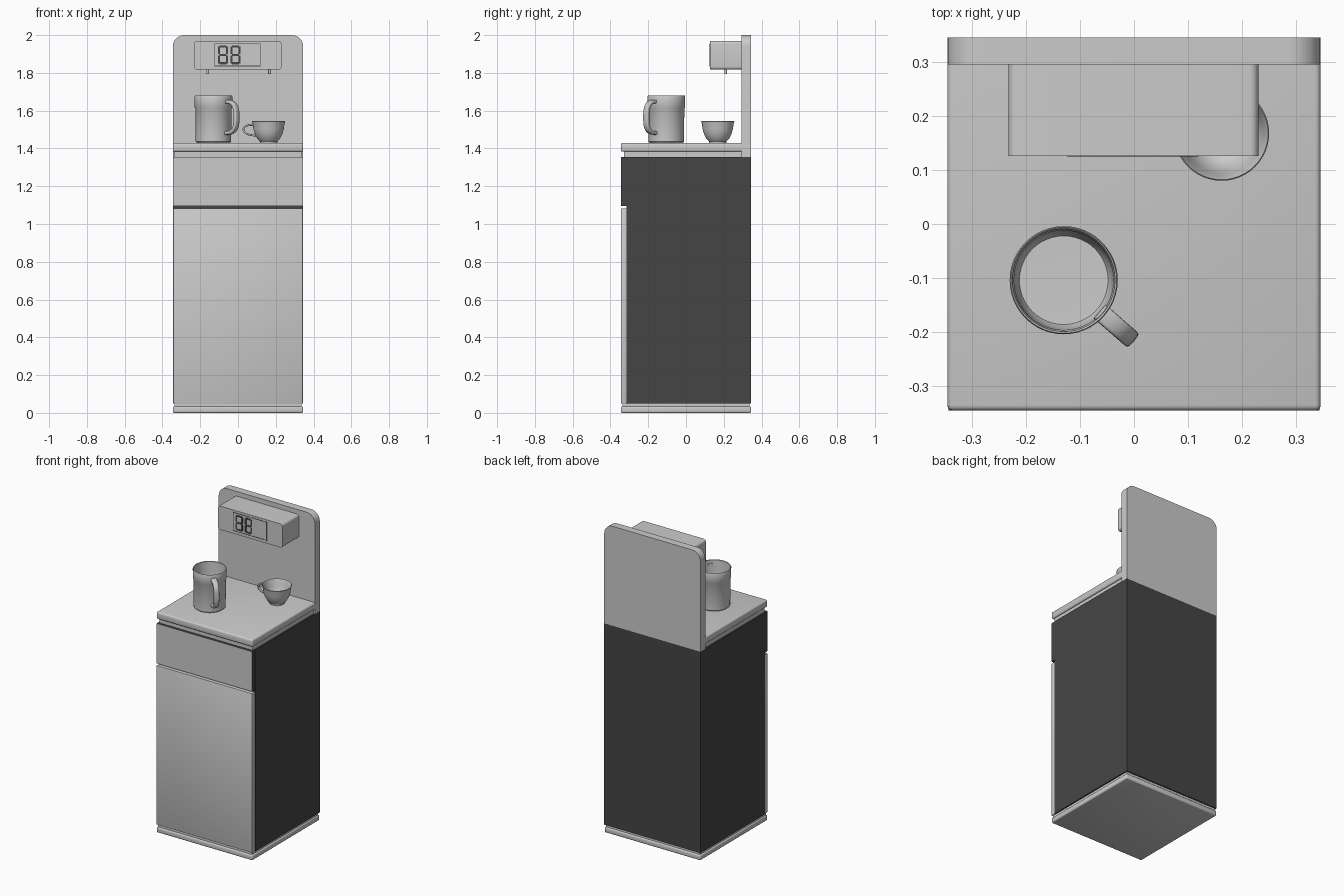
import bpy, bmesh, math
from mathutils import Vector

if "Cube" in bpy.data.objects:
    bpy.data.objects.remove(bpy.data.objects["Cube"])

dark = bpy.data.materials.new("dark_panel")
dark.diffuse_color = (0.06, 0.06, 0.06, 1)
dark.use_nodes = True
dark.node_tree.nodes["Principled BSDF"].inputs["Base Color"].default_value = dark.diffuse_color
light = bpy.data.materials.new("light_panel")
light.diffuse_color = (0.6, 0.6, 0.6, 1)
light.use_nodes = True
light.node_tree.nodes["Principled BSDF"].inputs["Base Color"].default_value = light.diffuse_color


def finish(name, bm, mat=None, angle=35):
    bmesh.ops.recalc_face_normals(bm, faces=bm.faces)
    me = bpy.data.meshes.new(name)
    bm.to_mesh(me)
    bm.free()
    ob = bpy.data.objects.new(name, me)
    bpy.context.collection.objects.link(ob)
    if mat:
        me.materials.append(mat)
    bpy.ops.object.select_all(action='DESELECT')
    ob.select_set(True)
    bpy.context.view_layer.objects.active = ob
    bpy.ops.object.shade_smooth_by_angle(angle=math.radians(angle))
    return ob


def box(name, x, y, z, bevel=0, pick=None, seg=3, mat=None):
    """Box from ranges; pick(edge direction, edge centre) chooses edges to round."""
    bm = bmesh.new()
    bmesh.ops.create_cube(bm, size=1)
    for v in bm.verts:
        for i, (a, b) in enumerate((x, y, z)):
            v.co[i] = a if v.co[i] < 0 else b
    if bevel:
        edges = [e for e in bm.edges if pick is None or pick(
            (e.verts[1].co - e.verts[0].co).normalized(),
            (e.verts[1].co + e.verts[0].co) / 2)]
        bmesh.ops.bevel(bm, geom=edges, offset=bevel, segments=seg,
                        profile=0.5, affect='EDGES')
    return finish(name, bm, mat)


def lathe(name, cx, cy, cz, profile, steps=48):
    """Spin an open (radius, height) profile that starts and ends on the axis."""
    bm = bmesh.new()
    vs = [bm.verts.new((cx + r, cy, cz + h)) for r, h in profile]
    es = [bm.edges.new(p) for p in zip(vs, vs[1:])]
    bmesh.ops.spin(bm, geom=vs + es, cent=(cx, cy, cz), axis=(0, 0, 1),
                   angle=2 * math.pi, steps=steps, use_duplicate=False)
    bmesh.ops.remove_doubles(bm, verts=bm.verts, dist=1e-5)
    return finish(name, bm)


def handle(name, cx, cy, zc, heading, r0, lean, reach, half_h, width, thick, power):
    """Sweep a rounded-rectangle section around a C-shaped loop."""
    bm = bmesh.new()
    out = Vector((math.cos(heading), math.sin(heading), 0))
    side = Vector((-out.y, out.x, 0))
    n, m = 24, 16
    soft = lambda v, p: math.copysign(abs(v) ** p, v)

    def centre(i):
        t = math.pi * (0.5 - i / n)
        return Vector((cx, cy, zc + half_h * soft(math.sin(t), power))) + out * (
            r0 + lean * math.sin(t) + reach * max(math.cos(t), 0) ** power)

    pts = [centre(i) for i in range(n + 1)]
    rings = []
    for i, p in enumerate(pts):
        tan = (pts[min(i + 1, n)] - pts[max(i - 1, 0)]).normalized()
        nor = side.cross(tan)
        ring = []
        for k in range(m):
            a = 2 * math.pi * k / m
            ring.append(bm.verts.new(p + side * (width / 2 * soft(math.cos(a), 0.5))
                                     + nor * (thick / 2 * soft(math.sin(a), 0.5))))
        rings.append(ring)
    for a, b in zip(rings, rings[1:]):
        for k in range(m):
            bm.faces.new((a[k], a[(k + 1) % m], b[(k + 1) % m], b[k]))
    bm.faces.new(rings[0])
    bm.faces.new(rings[-1])
    return finish(name, bm, angle=50)


W = 0.345
upright = lambda d, c: abs(d.z) > 0.9

# Plinth: rounded slab with a recessed strip above it
box("base_slab", (-W, W), (-W, W), (0, 0.035), 0.008)
box("base_recess", (-0.337, 0.337), (-0.337, 0.337), (0.03, 0.052))

# Cabinet, door and drawer
box("cabinet_body", (-W, W), (-0.315, W), (0.05, 1.355), mat=dark)
box("door", (-0.343, 0.343), (-W, -0.315), (0.05, 1.083), 0.003, seg=2, mat=light)
drawer = box("drawer", (-0.343, 0.343), (-W, -0.315), (1.096, 1.355), mat=dark)
drawer.data.materials.append(light)
for f in drawer.data.polygons:
    if f.normal.y < -0.9:
        f.material_index = 1

# Counter and the recess under it
box("counter_recess", (-0.335, 0.335), (-0.328, 0.296), (1.355, 1.388))
box("counter_top", (-W, W), (-W, 0.296), (1.383, 1.43), 0.01,
    lambda d, c: c.y < 0.28)

# Back panel with rounded top corners
box("back_panel", (-W, W), (0.295, W), (1.355, 2.0), 0.06,
    lambda d, c: abs(d.y) > 0.9 and c.z > 1.9, seg=8)

# Dispenser head and spouts
box("dispenser_head", (-0.232, 0.23), (0.126, 0.297), (1.817, 1.97), 0.016,
    lambda d, c: abs(d.y) > 0.9, seg=5)
for side, sx in (("left", -0.16), ("right", 0.167)):
    bm = bmesh.new()
    bmesh.ops.create_cone(bm, cap_ends=True, segments=20, radius1=0.007,
                          radius2=0.007, depth=0.03)
    bmesh.ops.translate(bm, verts=bm.verts, vec=(sx, 0.21, 1.808))
    finish("spout_" + side, bm)

# Display: thin frame and two seven-segment indicators
fy = (0.1245, 0.127)
x0, x1, z0, z1, t = -0.124, 0.119, 1.835, 1.956, 0.003
for nm, x, z in (("bottom", (x0, x1), (z0, z0 + t)), ("top", (x0, x1), (z1 - t, z1)),
                 ("left", (x0, x0 + t), (z0, z1)), ("right", (x1 - t, x1), (z0, z1))):
    box("display_frame_" + nm, x, fy, z, mat=dark)
for d, cx in enumerate((-0.08, -0.013)):
    for k in (-1, 0, 1):
        cz = 1.895 + k * 0.044
        box(f"segment_{d}_flat_{k + 1}", (cx - 0.019, cx + 0.019), fy,
            (cz - 0.0055, cz + 0.0055), mat=dark)
    for sx in (-1, 1):
        for sz in (-1, 1):
            px, pz = cx + sx * 0.021, 1.895 + sz * 0.024
            box(f"segment_{d}_upright_{sx}_{sz}", (px - 0.0055, px + 0.0055), fy,
                (pz - 0.02, pz + 0.02), mat=dark)

# Tall mug
lathe("mug", -0.13, -0.104, 1.43,
      [(0, 0), (0.088, 0), (0.094, 0.006), (0.095, 0.18), (0.099, 0.187), (0.1, 0.245),
       (0.098, 0.25), (0.095, 0.247), (0.092, 0.19), (0.088, 0.03), (0.082, 0.016), (0, 0.014)])
handle("mug_handle", -0.13, -0.104, 1.565, math.radians(-41), 0.088, 0.0, 0.074,
       0.083, 0.034, 0.02, 0.7)

# Small cup
lathe("cup", 0.162, 0.168, 1.43,
      [(0, 0.004), (0.04, 0.004), (0.042, 0), (0.046, 0), (0.047, 0.008), (0.06, 0.022),
       (0.072, 0.045), (0.08, 0.072), (0.084, 0.1), (0.088, 0.113), (0.086, 0.115),
       (0.08, 0.1), (0.075, 0.072), (0.066, 0.045), (0.052, 0.022), (0.035, 0.013), (0, 0.011)])
handle("cup_handle", 0.162, 0.168, 1.497, math.radians(180), 0.074, 0.008, 0.058,
       0.028, 0.016, 0.01, 0.85)
